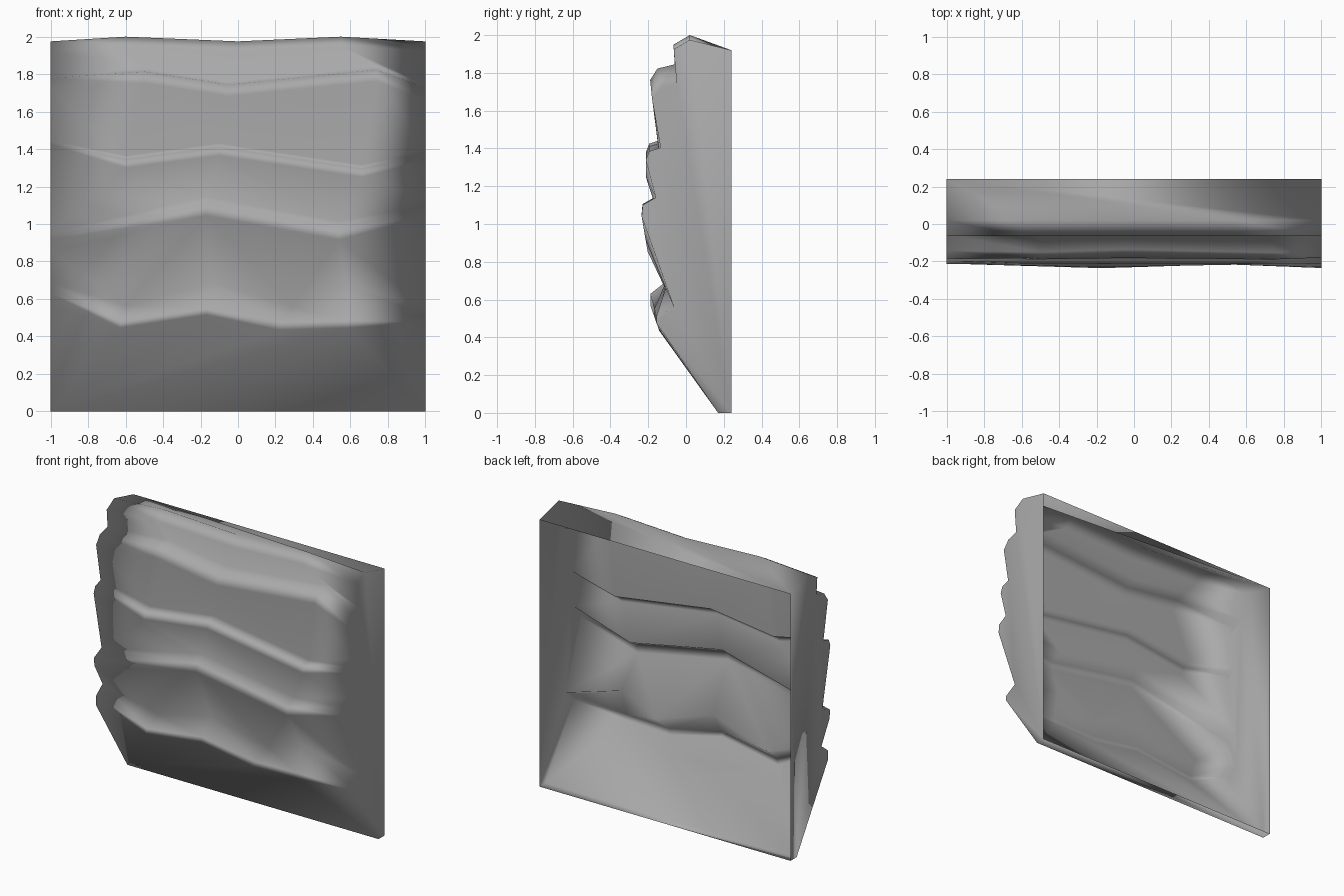
import bpy, bmesh, math

old = bpy.data.objects.get("Cube")
if old:
    bpy.data.objects.remove(old, do_unlink=True)

stone = bpy.data.materials.new("grey_stone")
stone.use_nodes = True
stone.diffuse_color = (0.4, 0.4, 0.4, 1)
shader = stone.node_tree.nodes["Principled BSDF"]
shader.inputs["Base Color"].default_value = stone.diffuse_color
shader.inputs["Roughness"].default_value = 0.8

bm = bmesh.new()
rows = []


def add_row(line, depth, lean=0.0, drop=0.0):
    """Add one line of points across the cliff; lean moves higher points in depth."""
    mean = sum(z for x, z in line) / len(line)
    rows.append([bm.verts.new((x, depth + lean * (z - mean), z - drop)) for x, z in line])


def add_ledge(crest, steps):
    """A rock ledge: the same jagged line repeated lower and further out."""
    for drop, depth, lean in steps:
        add_row(crest, depth, lean, drop)


def straight(z):
    return [(-1, z), (1, z)]


def bridge(upper, lower):
    """Join two rows with faces, matching the points by their x position."""
    if len(upper) == len(lower):
        for i in range(len(upper) - 1):
            bm.faces.new((upper[i], lower[i], lower[i + 1], upper[i + 1]))
        return
    i = j = 0
    while i < len(upper) - 1 or j < len(lower) - 1:
        step_upper = j == len(lower) - 1 or (
            i < len(upper) - 1 and upper[i + 1].co.x < lower[j + 1].co.x)
        if step_upper:
            bm.faces.new((upper[i], lower[j], upper[i + 1]))
            i += 1
        else:
            bm.faces.new((upper[i], lower[j], lower[j + 1]))
            j += 1


# Top slab and its chamfer
add_row(straight(1.92), 0.24)
add_ledge([(-1, 1.975), (-0.6, 2), (0, 1.975), (0.55, 2), (1, 1.975)],
          [(0, 0.02, 0), (0.05, -0.065, 0)])

# Three overhanging ledges, from top to bottom
add_ledge([(-1, 1.8), (-0.5, 1.835), (-0.05, 1.765), (0.74, 1.845), (1, 1.745)],
          [(0, -0.055, -0.1), (0.022, -0.142, -0.2), (0.083, -0.185, -0.1)])
add_ledge([(-1, 1.445), (-0.6, 1.365), (-0.1, 1.43), (0.66, 1.315), (1, 1.405)],
          [(0, -0.135, 0), (0.02, -0.195, 0), (0.065, -0.213, 0)])
add_ledge([(-1, 0.955), (-0.17, 1.145), (0.54, 1.015), (1, 1.14)],
          [(0, -0.145, -0.2), (0.04, -0.222, -0.1), (0.1, -0.222, -0.17)])

# Worn ledge near the foot, with a rounded lip
add_row([(-1, 0.69), (-0.6, 0.565), (-0.14, 0.685), (0.29, 0.56), (0.58, 0.67), (1, 0.56)],
        -0.087, -0.37)
add_row([(-1, 0.63), (-0.62, 0.485), (-0.17, 0.55), (0.24, 0.475), (0.58, 0.485), (1, 0.51)],
        -0.16, -0.27)
add_row([(-1, 0.57), (-0.63, 0.445), (-0.17, 0.515), (0.22, 0.435), (0.58, 0.445), (1, 0.475)],
        -0.158, -0.35)
lip = set(rows[-1])

# Undercut foot and narrow base
add_row(straight(0), 0.17)
add_row(straight(0), 0.24)

for upper, lower in zip(rows, rows[1:]):
    bridge(upper, lower)

# Side walls; the back stays open
bm.faces.new([row[-1] for row in rows])
bm.faces.new([row[0] for row in reversed(rows)])

# Keep ledge edges crisp, but soften the worn lip
for face in bm.faces:
    face.smooth = True
for edge in bm.edges:
    soft = edge.calc_face_angle(math.pi) < math.radians(30)
    edge.smooth = soft or all(v in lip for v in edge.verts)

mesh = bpy.data.meshes.new("cliff_wall")
bm.to_mesh(mesh)
bm.free()
mesh.materials.append(stone)
cliff = bpy.data.objects.new("cliff_wall", mesh)
bpy.context.collection.objects.link(cliff)

# Large faces keep flat shading right up to the soft lip
weighted = cliff.modifiers.new("weighted_normals", "WEIGHTED_NORMAL")
weighted.keep_sharp = True
